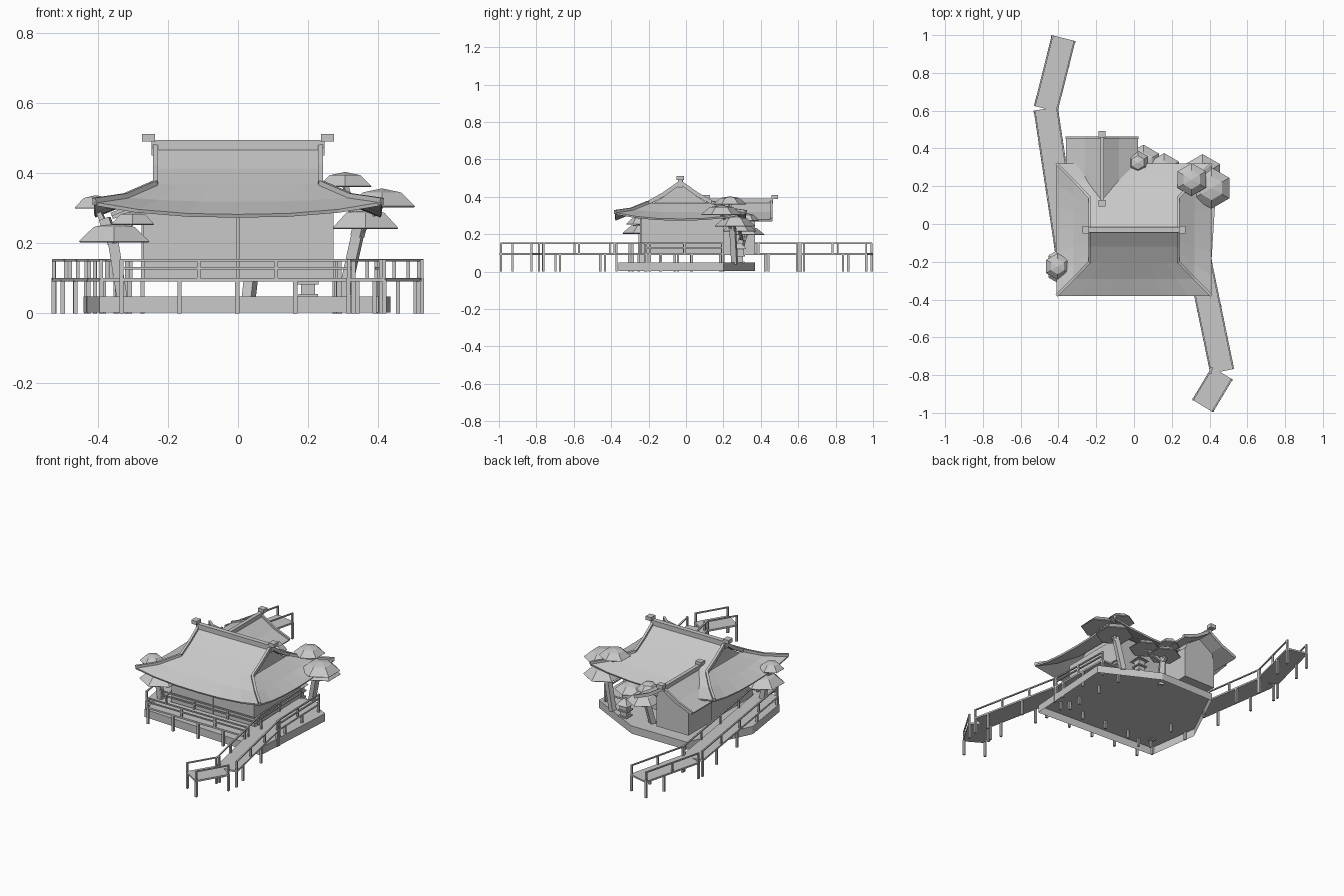
import bpy, bmesh, math
from mathutils import Vector, Matrix

cube = bpy.data.objects.get("Cube")
if cube:
    bpy.data.objects.remove(cube)

grey = bpy.data.materials.new("plain_grey")
grey.use_nodes = True
COLOUR = (0.58, 0.58, 0.58, 1)
grey.diffuse_color = COLOUR
grey.node_tree.nodes["Principled BSDF"].inputs["Base Color"].default_value = COLOUR


def finish(name, bm):
    bmesh.ops.recalc_face_normals(bm, faces=bm.faces)
    mesh = bpy.data.meshes.new(name)
    bm.to_mesh(mesh)
    bm.free()
    mesh.materials.append(grey)
    ob = bpy.data.objects.new(name, mesh)
    bpy.context.collection.objects.link(ob)
    return ob


def box(bm, x0, x1, y0, y1, z0, z1):
    m = Matrix.Translation(((x0 + x1) / 2, (y0 + y1) / 2, (z0 + z1) / 2))
    m = m @ Matrix.Diagonal((x1 - x0, y1 - y0, z1 - z0, 1))
    bmesh.ops.create_cube(bm, size=1, matrix=m)


def bar(bm, p, q, w, h):
    """Box beam running from p to q, w wide and h deep."""
    p, q = Vector(p), Vector(q)
    d = (q - p).normalized()
    side = d.cross(Vector((0, 0, 1)))
    side = side.normalized() if side.length > 1e-4 else Vector((1, 0, 0))
    up = side.cross(d)
    rings = [[bm.verts.new(c + side * a * w / 2 + up * b * h / 2)
              for a, b in ((-1, -1), (1, -1), (1, 1), (-1, 1))] for c in (p, q)]
    loft(bm, rings)


def loft(bm, rings, bottom=True):
    for a, b in zip(rings, rings[1:]):
        for i in range(len(a)):
            j = (i + 1) % len(a)
            bm.faces.new((a[i], a[j], b[j], b[i]))
    if bottom:
        bm.faces.new(rings[0])
    bm.faces.new(rings[-1])


def solidify(ob, t):
    mod = ob.modifiers.new("thickness", 'SOLIDIFY')
    mod.thickness = t
    mod.offset = -1


# Ground slab, a shell open underneath
bm = bmesh.new()
outline = [(-.395, -.315), (.4, -.36), (.435, .2), (.1, .37), (-.26, .37), (-.44, 0)]
loft(bm, [[bm.verts.new((x, y, z)) for x, y in outline] for z in (.002, .048)], bottom=False)
finish("ground_slab", bm)

# House and annex bodies, raised clear of the slab
bm = bmesh.new()
box(bm, -.27, .272, -.24, .2, .09, .3)
finish("house_walls", bm)
bm = bmesh.new()
box(bm, -.006, .006, -.246, -.238, .09, .28)
finish("wall_post", bm)
bm = bmesh.new()
box(bm, -.275, -.065, .15, .37, .09, .275)
finish("annex_walls", bm)

# Main roof: rows of (half depth, half width, height) from ridge to eave
YC = -.03
ROWS = [(0, .235, .475), (.09, .235, .412), (.17, .235, .367), (.26, .32, .318), (.35, .41, .282)]
STEPS = [-1, -.7, -.35, 0, .35, .7, 1]


def lift(row, u):
    return (0, 0, 0, .012, .035)[row] * abs(u) ** 2.5


bm = bmesh.new()
for s in (-1, 1):
    slope = [[bm.verts.new((u * w, YC + s * d, z + lift(i, u))) for u in STEPS]
             for i, (d, w, z) in enumerate(ROWS)]
    hip = [[bm.verts.new((s * w, YC + u * d, z + lift(i, u))) for u in STEPS]
           for i, (d, w, z) in enumerate(ROWS) if i >= 2]
    for grid in (slope, hip):
        for a, b in zip(grid, grid[1:]):
            for i in range(len(STEPS) - 1):
                bm.faces.new((a[i], a[i + 1], b[i + 1], b[i]))
bmesh.ops.remove_doubles(bm, verts=bm.verts, dist=.0005)
solidify(finish("main_roof", bm), .01)

# Recessed gable walls
bm = bmesh.new()
tri = [(YC - .17, .35), (YC + .17, .35), (YC + .09, .4), (YC, .465), (YC - .09, .4)]
loft(bm, [[bm.verts.new((x, y, z)) for y, z in tri] for x in (-.215, .215)])
finish("gable_walls", bm)

# Ridge, gable boards, hip ridges and finials
bm = bmesh.new()
box(bm, -.235, .235, YC - .014, YC + .014, .463, .494)
for sx in (-1, 1):
    box(bm, sx * .255 - .018, sx * .255 + .018, YC - .02, YC + .02, .489, .511)
    box(bm, sx * .238 - .008, sx * .238 + .008, YC - .012, YC + .012, .45, .49)
    for sy in (-1, 1):
        pts = [(sx * w, YC + sy * d, z + lift(i, 1) + .002) for i, (d, w, z) in enumerate(ROWS)]
        for p, q in zip(pts, pts[1:]):
            bar(bm, p, q, .014, .02)
finish("roof_ridges", bm)

# Annex roof, its ridge, end boards and finials
AX = -.17
half = [(0, .375), (.09, .318), (.19, .278)]
curve = [(AX - x, z) for x, z in reversed(half)] + [(AX + x, z) for x, z in half[1:]]
bm = bmesh.new()
rows = [[bm.verts.new((x, y, z)) for x, z in curve] for y in (.11, .46)]
for i in range(len(curve) - 1):
    bm.faces.new((rows[0][i], rows[0][i + 1], rows[1][i + 1], rows[1][i]))
solidify(finish("annex_roof", bm), .01)
bm = bmesh.new()
box(bm, AX - .011, AX + .011, .11, .465, .365, .392)
for y in (.11, .475):
    box(bm, AX - .019, AX + .019, y - .017, y + .017, .387, .41)
for (x0, z0), (x1, z1) in zip(curve, curve[1:]):
    bar(bm, (x0, .456, z0), (x1, .456, z1), .012, .018)
finish("annex_ridge", bm)
bm = bmesh.new()
gable = [(-.275, .26), (-.065, .26), (-.08, .31), (AX, .365), (-.26, .31)]
loft(bm, [[bm.verts.new((x, y, z)) for x, z in gable] for y in (.2, .37)])
finish("annex_gable", bm)


# Raised walkways: deck, legs below it, rails and rail posts above it
def walkway(name, start, end, rails=(.151,), leg_gap=.245, width=.129):
    bm = bmesh.new()
    a, b = Vector((*start, 0)), Vector((*end, 0))
    length = (b - a).length
    d = (b - a).normalized()
    side = Vector((-d.y, d.x, 0)) * (width / 2 - .005)
    up = Vector((0, 0, 1))
    bar(bm, a + up * .095, b + up * .095, width, .01)
    spans = max(1, round(length / .22))
    legs = [leg_gap * i for i in range(math.ceil(length / leg_gap))] + [length - .012]
    for s in (-1, 1):
        p, q = a + side * s + d * .006, b + side * s - d * .006
        for z in rails:
            bar(bm, p + up * z, q + up * z, .008, .007)
        for i in range(spans + 1):
            c = p.lerp(q, i / spans)
            box(bm, c.x - .005, c.x + .005, c.y - .005, c.y + .005, .095, .154)
        for t in legs:
            c = p + d * t
            box(bm, c.x - .006, c.x + .006, c.y - .006, c.y + .006, 0, .095)
    finish(name, bm)


DOUBLE = (.128, .151)
walkway("back_walkway_end", (-.467, .61), (-.373, .984))
walkway("back_walkway", (-.33, -.3), (-.467, .61))
walkway("front_veranda", (-.338, -.312), (.335, -.312), DOUBLE, .165)
walkway("side_veranda", (.335, .2), (.347, -.22), DOUBLE, .165)
walkway("front_walkway", (.347, -.2), (.467, -.78))
walkway("front_walkway_end", (.467, -.79), (.363, -.963))


# Layered trees: bent trunk with six-sided foliage pads (x, y, base z, radius, height)
def tree(name, trunk, pads):
    bm = bmesh.new()
    for p, q in zip(trunk, trunk[1:]):
        bar(bm, p, q, .03, .03)
    for x, y, z, r, h in pads:
        bar(bm, trunk[-2], (x, y, z + .01), .014, .014)
    finish(name + "_trunk", bm)
    bm = bmesh.new()
    for x, y, z, r, h in pads:
        rings = []
        for k, dz in ((.97, 0), (1, .06), (.58, .8), (.05, 1)):
            rings.append([bm.verts.new((x + r * k * math.cos(math.radians(30 + 60 * i)),
                                        y + r * k * math.sin(math.radians(30 + 60 * i)),
                                        z + h * dz)) for i in range(6)])
        loft(bm, rings)
    finish(name + "_foliage", bm)


tree("front_tree", [(-.33, -.24, .04), (-.355, -.24, .2), (-.38, -.235, .27)],
     [(-.405, -.225, .298, .07, .038), (-.353, -.225, .202, .116, .055), (-.3, -.25, .252, .07, .038)])
tree("side_tree", [(.3, .26, .04), (.34, .25, .22), (.36, .24, .3)],
     [(.305, .235, .36, .087, .042), (.41, .19, .302, .109, .053),
      (.363, .262, .24, .108, .058)])
tree("back_tree", [(.03, .27, .04), (.045, .3, .17), (.03, .33, .25)],
     [(.02, .325, .27, .064, .042), (.05, .325, .195, .095, .045), (.16, .285, .215, .09, .045)])

# Stone lantern
bm = bmesh.new()
LX, LY = .2, .285
for r, z0, z1 in ((.028, .045, .055), (.02, .055, .082), (.03, .082, .09), (.022, .09, .12)):
    box(bm, LX - r, LX + r, LY - r, LY + r, z0, z1)
roof = Matrix.Translation((LX, LY, .137)) @ Matrix.Rotation(math.pi / 4, 4, 'Z')
bmesh.ops.create_cone(bm, cap_ends=True, segments=4, radius1=.055, radius2=.01, depth=.034, matrix=roof)
finish("stone_lantern", bm)
